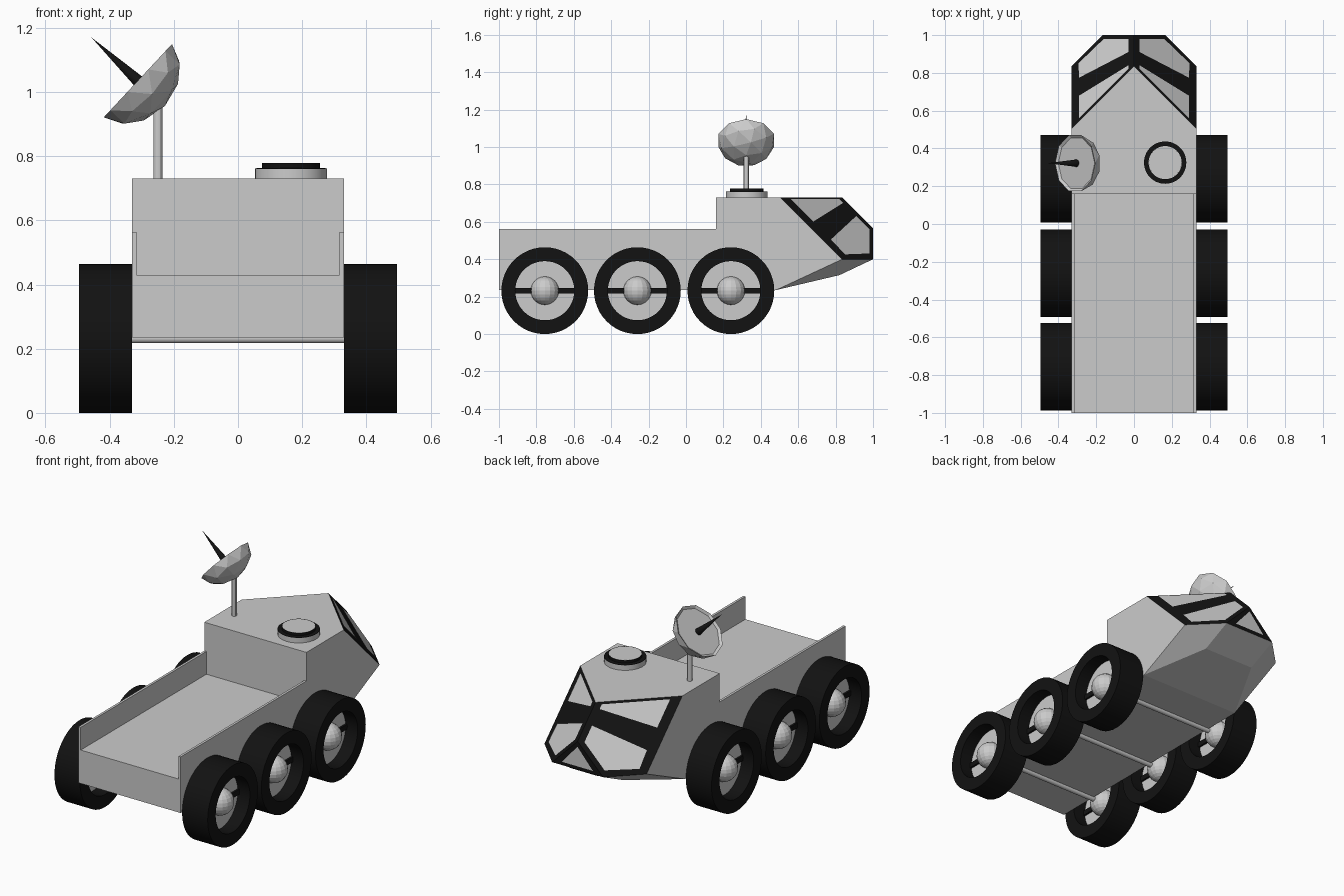
import bpy, bmesh, math
from mathutils import Vector, Matrix

if "Cube" in bpy.data.objects:
    bpy.data.objects.remove(bpy.data.objects["Cube"])


def material(name, rgb):
    m = bpy.data.materials.new(name)
    m.diffuse_color = (*rgb, 1)
    m.use_nodes = True
    m.node_tree.nodes["Principled BSDF"].inputs["Base Color"].default_value = m.diffuse_color
    return m


BLACK = material("black", (0.006, 0.006, 0.006))
WHITE = material("white", (1, 1, 1))


def finish(name, bm, mat=None, smooth=False):
    bmesh.ops.recalc_face_normals(bm, faces=bm.faces)
    me = bpy.data.meshes.new(name)
    bm.to_mesh(me)
    bm.free()
    ob = bpy.data.objects.new(name, me)
    bpy.context.collection.objects.link(ob)
    if mat:
        me.materials.append(mat)
    if smooth:
        bpy.ops.object.select_all(action='DESELECT')
        ob.select_set(True)
        bpy.context.view_layer.objects.active = ob
        bpy.ops.object.shade_smooth_by_angle(angle=math.radians(30))
    return ob


def box(name, lo, hi, mat=None):
    lo, hi = Vector(lo), Vector(hi)
    bm = bmesh.new()
    bmesh.ops.create_cube(bm, size=1, matrix=Matrix.Translation((lo + hi) / 2)
                          @ Matrix.Diagonal((*(hi - lo), 1)))
    return finish(name, bm, mat)


def rod(name, a, b, r1, r2=None, mat=None, seg=32):
    a, b = Vector(a), Vector(b)
    bm = bmesh.new()
    rot = (b - a).to_track_quat('Z', 'Y').to_matrix().to_4x4()
    bmesh.ops.create_cone(bm, cap_ends=True, segments=seg, radius1=r1,
                          radius2=r1 if r2 is None else r2, depth=(b - a).length,
                          matrix=Matrix.Translation((a + b) / 2) @ rot)
    return finish(name, bm, mat, True)


def ring(name, centre, axis, profile, mat, seg=48):
    """Revolve a closed (radius, height) profile about an axis."""
    bm = bmesh.new()
    vs = [bm.verts.new((r, 0, h)) for r, h in profile]
    es = [bm.edges.new((vs[i], vs[(i + 1) % len(vs)])) for i in range(len(vs))]
    bmesh.ops.spin(bm, geom=vs + es, cent=(0, 0, 0), axis=(0, 0, 1),
                   angle=math.tau, steps=seg)
    bmesh.ops.remove_doubles(bm, verts=bm.verts, dist=1e-5)
    bm.transform(Matrix.Translation(centre)
                 @ Vector(axis).to_track_quat('Z', 'Y').to_matrix().to_4x4())
    return finish(name, bm, mat, True)


# Cargo bed with thin side walls
box("bed", (-0.33, -1, 0.235), (0.33, 0.16, 0.43))
for s in (-1, 1):
    x0, x1 = sorted((s * 0.316, s * 0.33))
    box("bed_wall", (x0, -1, 0.43), (x1, 0.16, 0.563))

# Cab: faceted convex hull, with black faces where the windows sit
half = [(0.33, 0.16, 0.235), (0.33, 0.16, 0.73), (0.33, 0.505, 0.73),
        (0.33, 0.835, 0.40), (0.165, 1, 0.40), (0.33, 0.48, 0.235), (0.165, 0.82, 0.315)]
pts = [(s * x, y, z) for x, y, z in half for s in (-1, 1)]
pts += [(0, 0.835, 0.73), (0, 1, 0.565)]
bm = bmesh.new()
for p in pts:
    bm.verts.new(p)
bmesh.ops.convex_hull(bm, input=bm.verts)
bmesh.ops.dissolve_limit(bm, angle_limit=0.03, verts=bm.verts, edges=bm.edges)
bm.normal_update()
for f in bm.faces:
    n = f.normal
    if n.y > 0.4 and n.z > -0.05:
        f.material_index = 1
cab = finish("cab", bm)
cab.data.materials.append(material("grey", (0.8, 0.8, 0.8)))
cab.data.materials.append(BLACK)


def pane(name, points):
    bm = bmesh.new()
    bm.faces.new([bm.verts.new(p) for p in points])
    return finish(name, bm)


# Window panes on the two slanted faces (plane x + y + z = const) and the nose
upper = [(0.29, 0.56), (0.29, 0.68), (0.03, 0.84), (0.03, 0.82)]
lower = [(0.29, 0.775), (0.295, 0.85), (0.16, 0.98), (0.03, 0.98), (0.03, 0.91)]
for s in (-1, 1):
    for name, shape in (("upper_window", upper), ("lower_window", lower)):
        ob = pane(name, [(s * x, y, 1.571 - x - y) for x, y in shape])
        if ob.data.polygons[0].normal.z < 0:
            ob.data.flip_normals()
nose = pane("nose_window", [(0, 1.002, 0.535), (0.1, 1.002, 0.42), (-0.1, 1.002, 0.42)])
if nose.data.polygons[0].normal.y < 0:
    nose.data.flip_normals()

# Wheels: tyre, web disc, cross bar, round hub; an axle per pair
R, Z = 0.232, 0.232
for y in (-0.755, -0.26, 0.24):
    rod("axle", (-0.41, y, Z), (0.41, y, Z), 0.015, seg=16)
    for s in (-1, 1):
        c = Vector((s * 0.4125, y, Z))
        ring("tyre", c, (1, 0, 0),
             [(0.158, -0.0825), (R, -0.0825), (R, 0.0825), (0.158, 0.0825)], BLACK)
        rod("wheel_disc", c - Vector((0.004, 0, 0)), c + Vector((0.004, 0, 0)),
            0.16, mat=WHITE, seg=48)
        box("wheel_bar", c - Vector((0.015, 0.16, 0.015)),
            c + Vector((0.015, 0.16, 0.015)), BLACK)
        bm = bmesh.new()
        bmesh.ops.create_uvsphere(bm, u_segments=16, v_segments=12, radius=0.076,
                                  matrix=Matrix.Translation(c))
        finish("hub", bm)

# Roof hatch: grey base, black collar, grey lid
hx, hy = 0.165, 0.325
rod("hatch_base", (hx, hy, 0.73), (hx, hy, 0.76), 0.112)
ring("hatch_collar", (hx, hy, 0.76), (0, 0, 1),
     [(0.088, 0), (0.112, 0), (0.112, 0.002), (0.09, 0.003), (0.09, 0.018), (0.088, 0.018)],
     BLACK)
rod("hatch_lid", (hx, hy, 0.755), (hx, hy, 0.778), 0.088)

# Mast, faceted dish and antenna spike
rod("mast", (-0.25, 0.322, 0.72), (-0.25, 0.322, 0.97), 0.014, seg=12)
centre, aim = Vector((-0.312, 0.322, 1.035)), Vector((-0.73, 0, 0.68)).normalized()
bm = bmesh.new()
bmesh.ops.create_icosphere(bm, subdivisions=2, radius=0.156)
geom = bm.verts[:] + bm.edges[:] + bm.faces[:]
bmesh.ops.bisect_plane(bm, geom=geom, plane_co=(0, 0, 0), plane_no=(0, 0, 1),
                       clear_outer=True)
rim = [e for e in bm.edges if e.is_boundary]
face = bmesh.ops.contextual_create(bm, geom=rim)["faces"]
bmesh.ops.inset_region(bm, faces=face, thickness=0.014)
bmesh.ops.translate(bm, verts=face[0].verts, vec=(0, 0, -0.014))
rot = aim.to_track_quat('Z', 'Y').to_matrix().to_4x4()
bm.transform(Matrix.Translation(centre) @ rot @ Matrix.Diagonal((1, 1, 0.74, 1)))
finish("dish", bm)
rod("antenna_spike", centre - aim * 0.015, centre + aim * 0.198, 0.02, 0, BLACK, 12)
